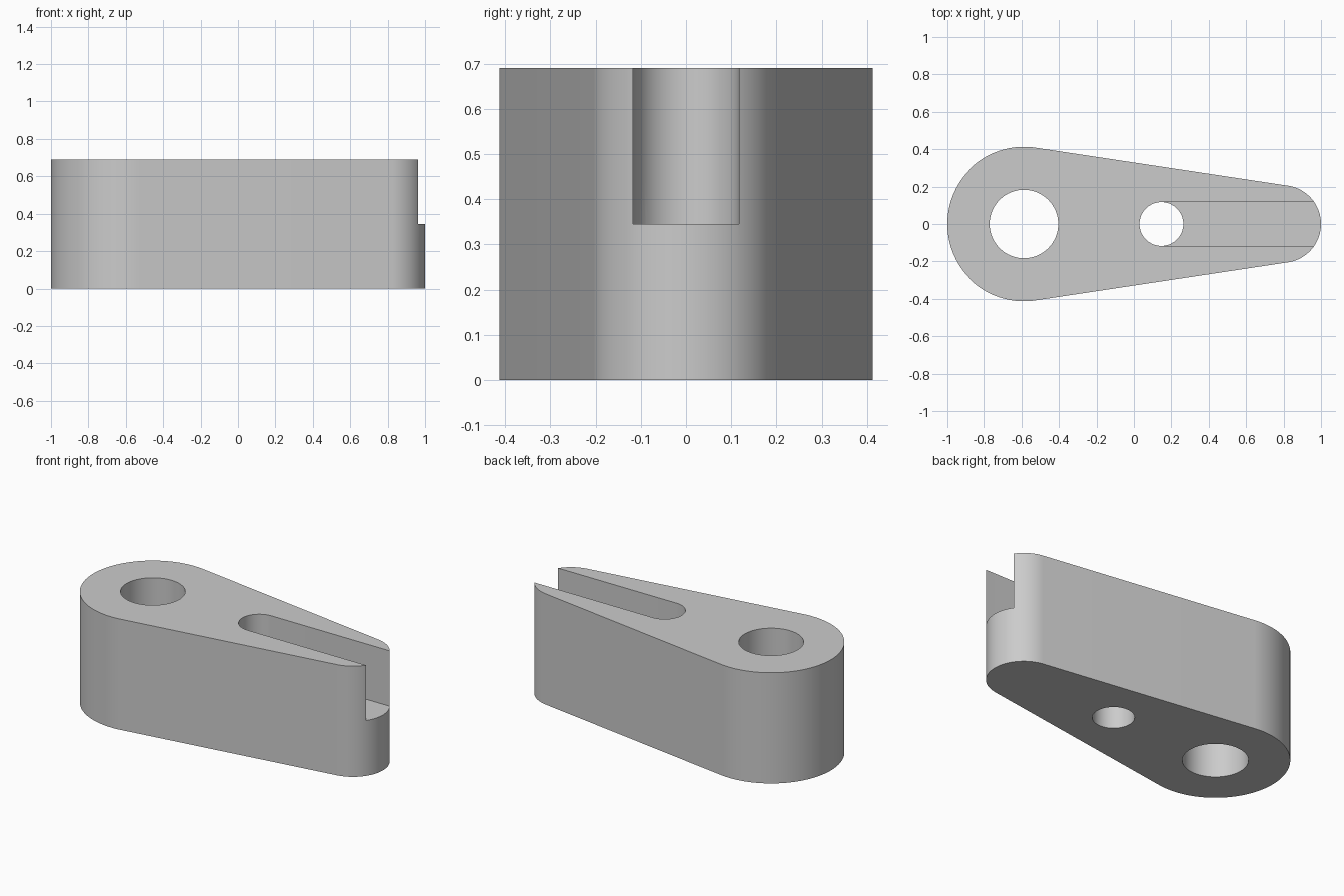
import bpy
import bmesh
from math import asin, cos, sin, pi

if "Cube" in bpy.data.objects:
    bpy.data.objects.remove(bpy.data.objects["Cube"], do_unlink=True)

HEIGHT = 0.69
BIG_X, BIG_R = -0.587, 0.413
TIP_X, TIP_R = 0.793, 0.207
BORE_R = 0.183
SLOT_X, SLOT_R = 0.147, 0.117

grey = bpy.data.materials.new("light grey")
grey.use_nodes = True
colour = (0.6, 0.6, 0.6, 1)
grey.diffuse_color = colour
grey.node_tree.nodes["Principled BSDF"].inputs["Base Color"].default_value = colour


def arc(x, radius, start, end, steps):
    """Points of an arc centred on the x axis, both ends included."""
    angles = [start + (end - start) * i / steps for i in range(steps + 1)]
    return [(x + radius * cos(a), radius * sin(a)) for a in angles]


def prism(name, outline, bottom, top):
    """Extrude a counter-clockwise outline between two heights."""
    bm = bmesh.new()
    base = bm.faces.new([bm.verts.new((x, y, bottom)) for x, y in outline])
    raised = bmesh.ops.extrude_face_region(bm, geom=[base], use_keep_orig=True)["geom"]
    verts = [v for v in raised if isinstance(v, bmesh.types.BMVert)]
    bmesh.ops.translate(bm, verts=verts, vec=(0, 0, top - bottom))
    bmesh.ops.recalc_face_normals(bm, faces=bm.faces)
    mesh = bpy.data.meshes.new(name)
    bm.to_mesh(mesh)
    bm.free()
    mesh.materials.append(grey)
    obj = bpy.data.objects.new(name, mesh)
    bpy.context.collection.objects.link(obj)
    return obj


# Tapered body: two arcs joined by their common tangents
tangent = pi / 2 - asin((BIG_R - TIP_R) / (TIP_X - BIG_X))
body = prism("lever_body",
             arc(TIP_X, TIP_R, -tangent, tangent, 48)
             + arc(BIG_X, BIG_R, tangent, 2 * pi - tangent, 72), 0, HEIGHT)

# Cutters: large bore, small bore and the open slot in the upper half
slot_outline = arc(SLOT_X, SLOT_R, pi / 2, 3 * pi / 2, 32) + [(1.2, -SLOT_R), (1.2, SLOT_R)]
cutters = [
    prism("large_bore_cutter", arc(BIG_X, BORE_R, 0, 2 * pi, 64)[:-1], -0.1, HEIGHT + 0.1),
    prism("slot_cutter", slot_outline, HEIGHT / 2, HEIGHT + 0.1),
    prism("small_bore_cutter", arc(SLOT_X, SLOT_R, 0, 2 * pi, 64)[:-1], -0.1, HEIGHT / 2 + 0.1),
]

bpy.ops.object.select_all(action="DESELECT")
body.select_set(True)
bpy.context.view_layer.objects.active = body
for cutter in cutters:
    cutter.hide_render = True
    cut = body.modifiers.new(cutter.name, "BOOLEAN")
    cut.operation = "DIFFERENCE"
    cut.solver = "EXACT"
    cut.object = cutter
    bpy.ops.object.modifier_apply(modifier=cut.name)
    bpy.data.objects.remove(cutter, do_unlink=True)

# Smooth round walls, crisp rims
bpy.ops.object.shade_smooth_by_angle(angle=pi / 6)
